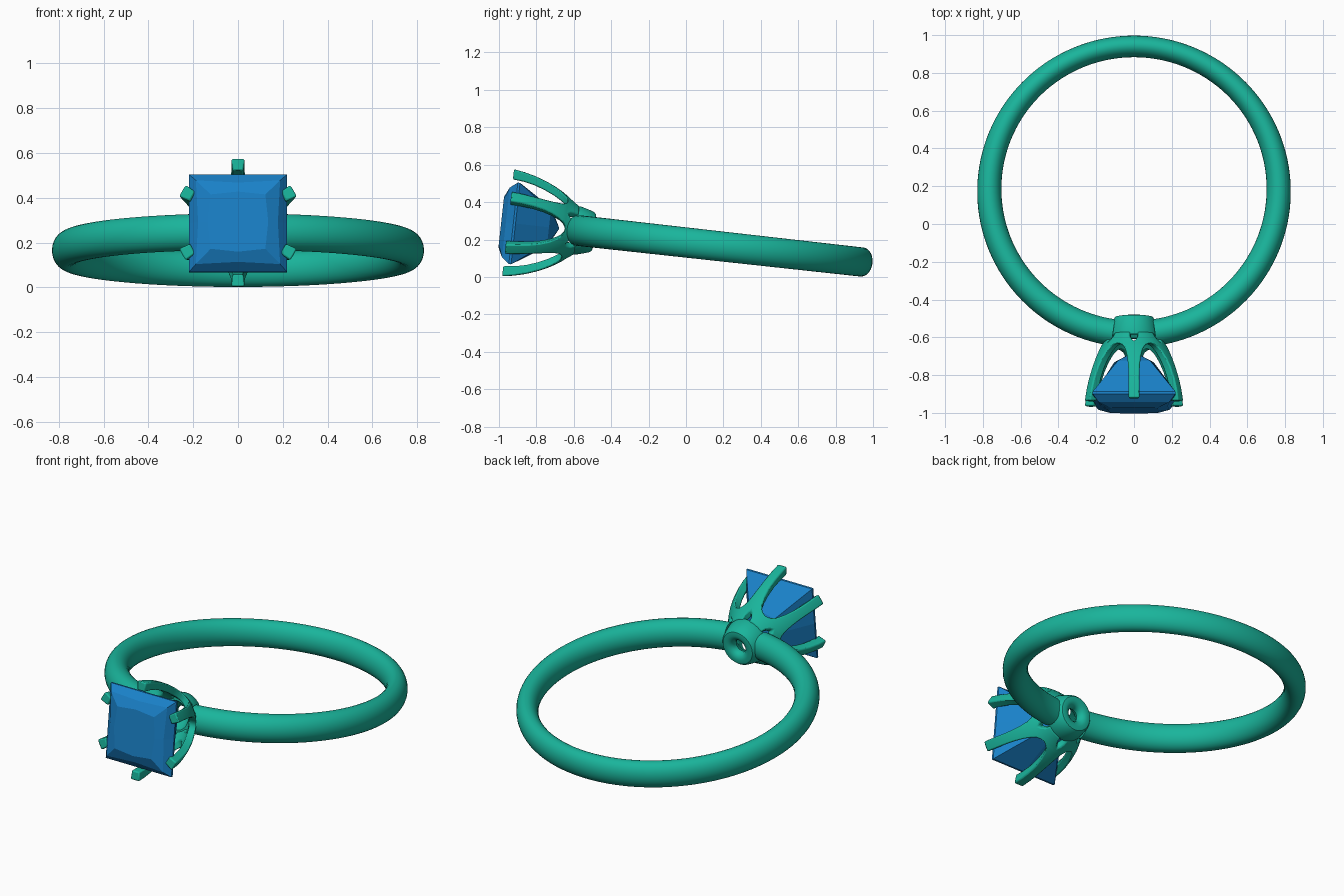
import bpy, bmesh
from math import sin, cos, pi, atan, radians
from mathutils import Matrix

if "Cube" in bpy.data.objects:
    bpy.data.objects.remove(bpy.data.objects["Cube"])

# Local frame: x = across, y = up along finger axis, z = out of the ring through the stone
T = atan(0.111)
FRAME = Matrix(((1, 0, 0, 0),
                (0, sin(T), -cos(T), 0.172),
                (0, cos(T), sin(T), 0.165),
                (0, 0, 0, 1)))


def material(name, color):
    m = bpy.data.materials.new(name)
    m.diffuse_color = color
    m.use_nodes = True
    m.node_tree.nodes["Principled BSDF"].inputs["Base Color"].default_value = m.diffuse_color
    return m


METAL = material("green_metal", (0.01, 0.46, 0.33, 1))
GEM = material("blue_gem", (0.01, 0.22, 0.58, 1))


def finish(name, bm, mat, smooth=None, bevel=0):
    bmesh.ops.remove_doubles(bm, verts=bm.verts, dist=1e-5)
    bmesh.ops.transform(bm, matrix=FRAME, verts=bm.verts)
    bmesh.ops.recalc_face_normals(bm, faces=bm.faces)
    me = bpy.data.meshes.new(name)
    bm.to_mesh(me)
    bm.free()
    ob = bpy.data.objects.new(name, me)
    bpy.context.collection.objects.link(ob)
    me.materials.append(mat)
    if bevel:
        b = ob.modifiers.new("soft_edges", 'BEVEL')
        b.width, b.segments, b.limit_method, b.angle_limit = bevel, 2, 'ANGLE', radians(50)
    if smooth:
        bpy.ops.object.select_all(action='DESELECT')
        ob.select_set(True)
        bpy.context.view_layer.objects.active = ob
        bpy.ops.object.shade_smooth_by_angle(angle=radians(smooth))
    return ob


def loft(bm, rings, close_rings=False, caps=False):
    loops = [[bm.verts.new(p) for p in ring] for ring in rings]
    pairs = list(zip(loops, loops[1:])) + ([(loops[-1], loops[0])] if close_rings else [])
    for a, b in pairs:
        n = len(a)
        for i in range(n):
            j = (i + 1) % n
            bm.faces.new((a[i], a[j], b[j], b[i]))
    if caps:
        bm.faces.new(loops[0])
        bm.faces.new(loops[-1])


# Band: oval section, a little thicker towards the head, open under the setting
bm = bmesh.new()
rings = []
START, N, M = 0.145, 128, 28
for i in range(N + 1):
    th = START + (2 * pi - 2 * START) * i / N
    h = 0.064 + 0.007 * cos(th)
    w = 0.080 + 0.002 * cos(th)
    ring = []
    for j in range(M):
        p = 2 * pi * j / M
        r = 0.83 - h + h * cos(p)
        ring.append((r * sin(th), w * sin(p), r * cos(th)))
    rings.append(ring)
loft(bm, rings, caps=True)
finish("band", bm, METAL, smooth=45)

# Collar: pierced turned ring under the stone
profile = [(.098, .668), (.108, .680), (.118, .71), (.130, .755), (.128, .772), (.085, .772),
           (.060, .73), (.038, .71), (.038, .69), (.052, .672), (.075, .664)]
bm = bmesh.new()
loft(bm, [[(r * cos(2 * pi * i / 48), r * sin(2 * pi * i / 48), s) for r, s in profile]
          for i in range(48)], close_rings=True)
finish("collar", bm, METAL, smooth=40)

# Prong basket: (height, outer radius, thickness, inner hole angle, half width; 0 = full sector)
SECTOR = pi / 6
stations = [(.760, .132, .045, .17, 0), (.785, .148, .045, .15, 0), (.805, .161, .045, .07, 0),
            (.815, .168, .045, 0, 0), (.825, .175, .046, 0, 0), (.829, .178, .046, 0, .076),
            (.840, .185, .047, 0, .060), (.860, .198, .048, 0, .048), (.90, .220, .048, 0, .038),
            (.95, .242, .048, 0, .032), (1.01, .263, .048, 0, .030), (1.07, .278, .050, 0, .030),
            (1.13, .288, .054, 0, .030)]
STEPS = 3
bm = bmesh.new()
for k in range(6):
    for side in (1, -1):
        grid = []
        for s, ro, t, a0, w in stations:
            a1 = w / ro if w else SECTOR
            row = []
            for r in (ro, ro - t):
                line = []
                for i in range(STEPS + 1):
                    a = pi / 2 + k * pi / 3 + side * (a0 + (a1 - a0) * i / STEPS)
                    line.append(bm.verts.new((r * cos(a), r * sin(a), s)))
                row.append(line)
            grid.append(row)
        for n in range(len(grid) - 1):
            (o, q), (o2, q2) = grid[n], grid[n + 1]
            for i in range(STEPS):
                bm.faces.new((o[i], o[i + 1], o2[i + 1], o2[i]))
                bm.faces.new((q[i], q[i + 1], q2[i + 1], q2[i]))
            if stations[n][3] or stations[n + 1][3]:
                bm.faces.new((o[0], q[0], q2[0], o2[0]))
            if stations[n][4] or stations[n + 1][4]:
                bm.faces.new((o[-1], q[-1], q2[-1], o2[-1]))
        for o, q in (grid[0], grid[-1]):
            for i in range(STEPS):
                bm.faces.new((o[i], o[i + 1], q[i + 1], q[i]))
finish("prong_basket", bm, METAL, smooth=40, bevel=0.007)


# Stone: square cut with stepped crown and pointed pavilion
def square(corner, mid, s):
    return [(x * (corner if x and y else mid), y * (corner if x and y else mid), s)
            for x, y in ((1, 0), (1, 1), (0, 1), (-1, 1), (-1, 0), (-1, -1), (0, -1), (1, -1))]


bm = bmesh.new()
levels = [(.002, .002, .855), (.085, .105, .91), (.219, .219, 1.09), (.219, .219, 1.102),
          (.188, .178, 1.142), (.122, .135, 1.167)]
loft(bm, [square(*l) for l in levels], caps=True)
finish("square_stone", bm, GEM)
